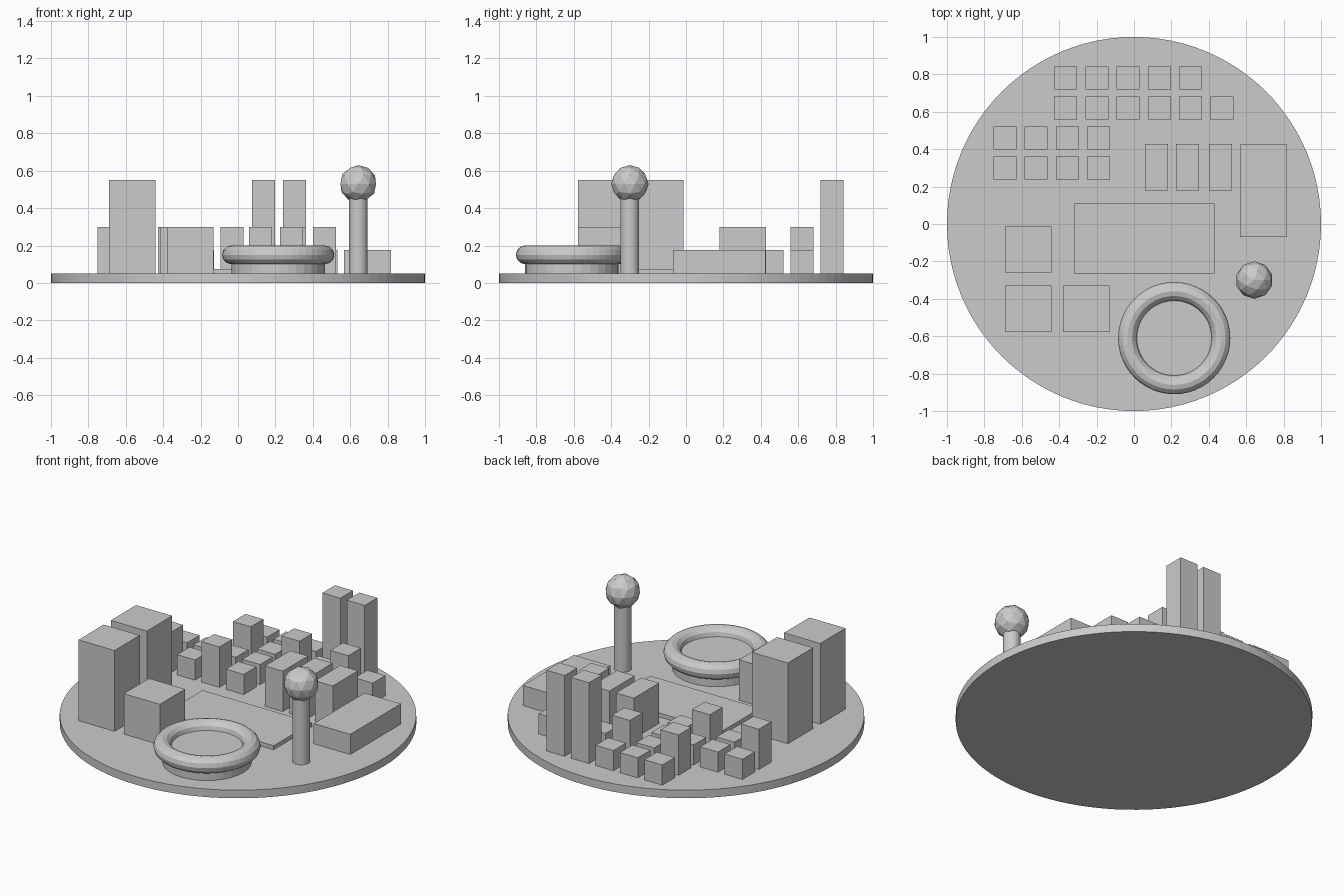
import bpy

if "Cube" in bpy.data.objects:
    bpy.data.objects.remove(bpy.data.objects["Cube"])

BASE = 0.05          # top of the round base
LOW, MID, TALL = 0.175, 0.30, 0.55


def block(name, cx, cy, sx, sy, top):
    """Box standing on the base with its roof at height top."""
    bpy.ops.mesh.primitive_cube_add(size=1, location=(cx, cy, (BASE + top) / 2))
    o = bpy.context.object
    o.name = name
    o.scale = (sx, sy, top - BASE)
    bpy.ops.object.transform_apply(location=False, rotation=False, scale=True)
    return o


def cylinder(name, x, y, r, z0, z1, sides):
    bpy.ops.mesh.primitive_cylinder_add(vertices=sides, radius=r, depth=z1 - z0,
                                        location=(x, y, (z0 + z1) / 2))
    bpy.context.object.name = name


# Round base
cylinder("round_base", 0, 0, 1.0, 0, BASE, 96)

# Rows of small houses: y, first x, roof heights along x
rows = [
    (0.78, -0.365, [LOW, LOW, LOW, TALL, TALL]),
    (0.62, -0.365, [MID, LOW, MID, LOW, MID, LOW]),
    (0.46, -0.69, [LOW, LOW, LOW, LOW]),
    (0.30, -0.69, [MID, LOW, MID, LOW]),
]
for r, (y, x0, tops) in enumerate(rows):
    for i, top in enumerate(tops):
        block(f"house_{r}_{i}", x0 + i * 0.167, y, 0.123, 0.123, top)

# Three medium halls
for i, x in enumerate((0.12, 0.287, 0.462)):
    block(f"hall_{i}", x, 0.303, 0.123, 0.247, MID)

# Long warehouse and raised plaza
block("warehouse", 0.693, 0.177, 0.25, 0.495, LOW)
block("plaza", 0.055, -0.078, 0.75, 0.375, 0.075)

# Large towers
block("tower_back", -0.565, -0.137, 0.247, 0.247, TALL)
block("tower_front", -0.565, -0.453, 0.247, 0.247, TALL)
block("large_cube", -0.255, -0.453, 0.247, 0.247, MID)

# Stadium: drum with a ring
cylinder("stadium_drum", 0.215, -0.61, 0.25, BASE, 0.15, 32)
bpy.ops.mesh.primitive_torus_add(major_radius=0.25, minor_radius=0.05,
                                 major_segments=48, minor_segments=12,
                                 location=(0.215, -0.61, 0.15))
bpy.context.object.name = "stadium_ring"

# Water tower: post with a faceted ball
cylinder("water_tower_post", 0.643, -0.30, 0.05, BASE, 0.53, 32)
bpy.ops.mesh.primitive_ico_sphere_add(subdivisions=2, radius=0.1,
                                      location=(0.643, -0.30, 0.53))
bpy.context.object.name = "water_tower_ball"
